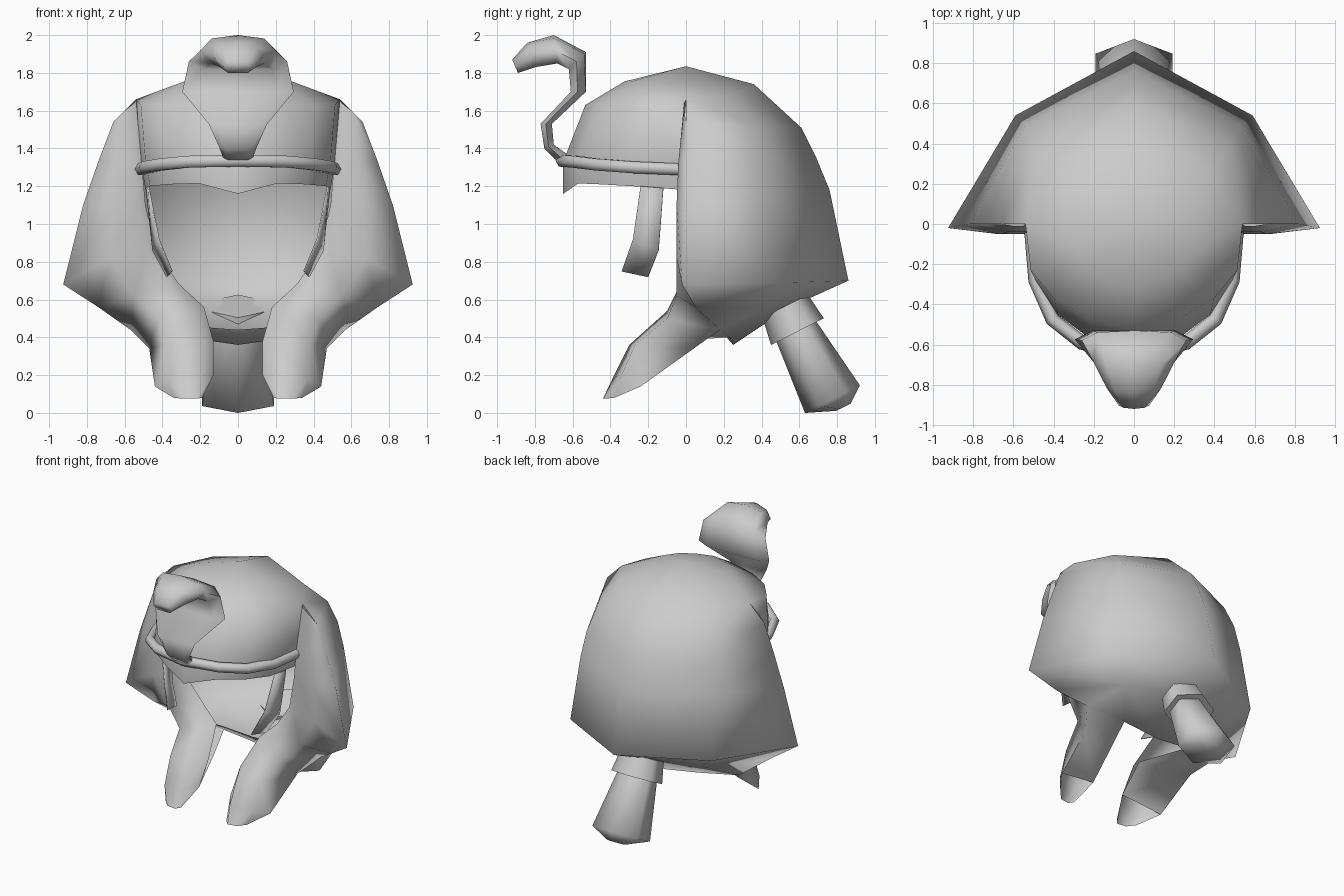
import bpy, bmesh, math
from mathutils import Vector

if "Cube" in bpy.data.objects:
    bpy.data.objects.remove(bpy.data.objects["Cube"])


def loft(name, *grids, closed=False, mirror=False, thick=0, angle=45):
    """Skin lists of point rows into one mesh; closed rows become capped tubes."""
    bm = bmesh.new()
    for rows in grids:
        grid = [[bm.verts.new(p) for p in r] for r in rows]
        n = len(rows[0])
        for a, b in zip(grid, grid[1:]):
            for i in range(n if closed else n - 1):
                j = (i + 1) % n
                bm.faces.new((a[i], a[j], b[j], b[i]))
        if closed:
            bm.faces.new(grid[0])
            bm.faces.new(grid[-1])
    bmesh.ops.remove_doubles(bm, verts=bm.verts, dist=1e-4)
    bmesh.ops.recalc_face_normals(bm, faces=bm.faces)
    me = bpy.data.meshes.new(name)
    bm.to_mesh(me)
    bm.free()
    ob = bpy.data.objects.new(name, me)
    bpy.context.collection.objects.link(ob)
    bpy.ops.object.select_all(action='DESELECT')
    ob.select_set(True)
    bpy.context.view_layer.objects.active = ob
    bpy.ops.object.shade_smooth_by_angle(angle=math.radians(angle))
    if mirror:
        m = ob.modifiers.new("mirror", 'MIRROR')
        m.use_clip = True
    if thick:
        s = ob.modifiers.new("thickness", 'SOLIDIFY')
        s.thickness = thick
        s.offset = 0
    return ob


# Back of the cloth hood: wing edge, rear corner, rear centre
hood = [
    [(.30, 0, 1.745), (0, 0, 1.835), (0, 0, 1.835)],
    [(.54, 0, 1.66), (.38, .24, 1.68), (0, .36, 1.74)],
    [(.66, 0, 1.54), (.47, .40, 1.51), (0, .61, 1.51)],
    [(.74, 0, 1.33), (.51, .46, 1.35), (0, .69, 1.35)],
    [(.82, 0, 1.10), (.54, .49, 1.16), (0, .76, 1.18)],
    [(.925, -.02, .68), (.59, .54, .69), (0, .86, .70)],
]
# Underside folding in below the hem, ending in a small lip
under = [
    hood[-1],
    [(.74, .05, .56), (.42, .42, .56), (0, .55, .56)],
    [(.57, .18, .44), (.28, .23, .40), (0, .25, .36)],
    [(.54, .14, .46), (.26, .17, .46), (0, .18, .44)],
]
# Front of the wings flowing down into the hanging lappets
lappet = [
    [(.54, 0, 1.66), (.55, -.01, 1.64), (.60, -.01, 1.60), (.66, 0, 1.54)],
    [(.51, -.03, 1.33), (.54, -.04, 1.33), (.63, -.04, 1.33), (.74, 0, 1.33)],
    [(.49, -.03, 1.10), (.53, -.05, 1.10), (.66, -.05, 1.10), (.82, 0, 1.10)],
    [(.43, 0, .85), (.48, -.03, .86), (.68, -.05, .82), (.925, -.02, .68)],
    [(.31, .02, .68), (.37, -.03, .68), (.55, -.05, .62), (.74, .05, .56)],
    [(.18, .0, .56), (.24, -.10, .54), (.42, -.10, .50), (.57, .18, .44)],
    [(.13, -.16, .38), (.20, -.30, .36), (.38, -.27, .36), (.47, .04, .34)],
    [(.13, -.28, .20), (.20, -.38, .20), (.37, -.35, .18), (.44, -.24, .14)],
    [(.19, -.41, .08), (.22, -.44, .075), (.29, -.43, .075), (.34, -.38, .08)],
]
# Rear face of each lappet, stopping short of the open tip
lappet_back = [
    [(.57, .18, .44), (.28, .23, .40)],
    [(.47, .04, .34), (.13, -.10, .38)],
    [(.44, -.24, .14), (.13, -.28, .20)],
]
# Front cap over the brow, sharing the ridge with the hood
plan = [(.515, 0), (.49, -.28), (.38, -.45), (.22, -.57), (0, -.65)]
rim = [1.18, 1.20, 1.21, 1.215, 1.16]
cap = [[(x * .95, y, z) for (x, y), z in zip(plan, rim)]]
for sx, sy, z in [(1, 1, 1.33), (1.05, .82, 1.63), (.58, .5, 1.755), (0, 0, 1.835)]:
    cap.append([(x * sx, y * sy, z) for x, y in plan])
cap[2][0], cap[3][0] = hood[1][0], hood[0][0]
loft("cloth_hood", hood, under, lappet, lappet_back, cap, mirror=True, angle=100)

# Rolled brow band: six-sided tube along the rim
half = [(.51, -.04, 1.29), (.49, -.28, 1.30), (.405, -.475, 1.315),
        (.26, -.59, 1.33), (0, -.655, 1.335)]
path = [Vector(p) for p in half + [(-x, y, z) for x, y, z in half[-2::-1]]]
tube = []
for i, p in enumerate(path):
    t = path[min(i + 1, len(path) - 1)] - path[max(i - 1, 0)]
    side = t.cross(Vector((0, 0, 1))).normalized()
    up = side.cross(t).normalized()
    tube.append([p + .036 * (side * math.cos(a) + up * math.sin(a))
                 for a in [k * math.pi / 3 for k in range(6)]])
loft("brow_band", tube, closed=True, angle=75)

# Flat straps in front of the ears
strap = [
    [(.475, -.24, 1.20), (.485, -.12, 1.19)],
    [(.42, -.28, .92), (.45, -.145, .86)],
    [(.35, -.34, .75), (.375, -.20, .72)],
]
loft("ear_strap", strap, mirror=True, thick=.008, angle=30)

# Rearing snake: sections with front y z, back y z, half width and back rounding
snake = []
for fy, fz, by, bz, w, k in [
        (-.69, 1.34, -.63, 1.37, .08, 0), (-.75, 1.40, -.70, 1.42, .10, 0),
        (-.77, 1.53, -.71, 1.53, .155, 0), (-.61, 1.70, -.53, 1.70, .295, 0),
        (-.62, 1.82, -.53, 1.91, .26, .1), (-.68, 1.85, -.70, 2.0, .20, .12),
        (-.80, 1.83, -.84, 1.96, .135, .2), (-.89, 1.80, -.92, 1.87, .075, .2)]:
    front, back = Vector((0, fy, fz)), Vector((0, by, bz))
    mid, edge = front.lerp(back, .45), back.lerp(front, k)
    wx, nx = Vector((w, 0, 0)), Vector((w * .7, 0, 0))
    snake.append([front - nx, front + nx, mid + wx, edge + nx,
                  back, edge - nx, mid - wx])
loft("snake_ornament", snake, closed=True, angle=85)


# Tail hanging at the back and its collar: tilted hexagonal rings
def ring(y, z, r, wide):
    v = Vector((0, .89, .45))
    return [Vector((wide * math.sin(a), y, z)) + v * r * math.cos(a)
            for a in [k * math.pi / 3 for k in range(6)]]


loft("tail", [ring(.56, .47, .11, .13), ring(.59, .42, .12, .15),
              ring(.775, .073, .163, .22), ring(.835, .03, .042, .07)],
     closed=True, angle=80)
loft("tail_collar", [ring(.525, .565, .135, .16), ring(.59, .43, .157, .19)],
     closed=True, angle=75)
